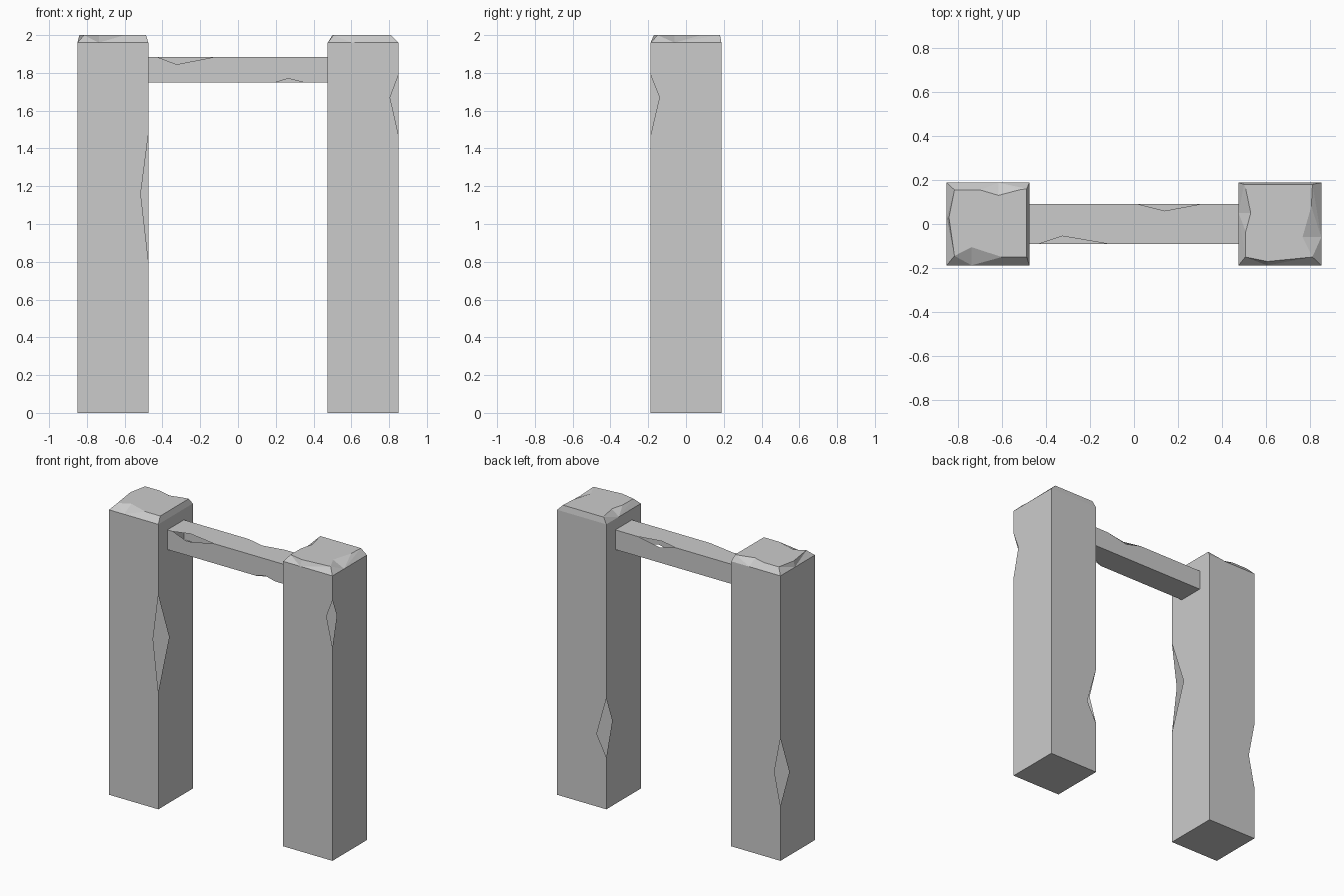
import bpy, bmesh
from mathutils import Vector

if "Cube" in bpy.data.objects:
    bpy.data.objects.remove(bpy.data.objects["Cube"])


def chipped_prism(name, corners, lo, hi, chips, place, cap=None, cap_height=0.0):
    """Four-sided bar with notches knocked out of its long edges.
    chips: corner -> (start, end, apex_prev, depth_prev, apex_next, depth_next)
    cap: per side, the top outline points of a worn chamfer (last point = next side's first)."""
    bm = bmesh.new()
    pts = [Vector(c) for c in corners]

    def face(coords):
        bm.faces.new([bm.verts.new(place(p[0], p[1], t)) for p, t in coords])

    def edge_run(i, toward, which):
        # points along a long edge as seen from one of its two sides
        p, run = pts[i], [(pts[i], lo)]
        if i in chips:
            c = chips[i]
            apex = p + (pts[toward] - p).normalized() * c[3 + 2 * which]
            run += [(p, c[0]), (apex, c[2 + 2 * which]), (p, c[1])]
        return run + [(p, hi)]

    outline = []
    for i in range(4):
        j = (i + 1) % 4
        ridge = []
        if cap:
            chain = [Vector(p) for p in cap[i] + [cap[j][0]]]
            outline += chain[:-1]
            if len(chain) == 2:
                face([(pts[i], hi), (pts[j], hi), (chain[1], cap_height), (chain[0], cap_height)])
            else:
                # fan the chamfer from the point beneath its dent
                along = (pts[j] - pts[i]).normalized()
                m = pts[i] + along * (chain[(len(chain) - 1) // 2] - pts[i]).dot(along)
                ridge = [(m, hi)]
                rim = [(pts[j], hi)] + [(p, cap_height) for p in reversed(chain)] + [(pts[i], hi)]
                for a, b in zip(rim, rim[1:]):
                    face([(m, hi), a, b])
        face(edge_run(j, i, 0) + ridge + edge_run(i, j, 1)[::-1])

    face([(p, lo) for p in reversed(pts)])
    face([(p, cap_height) for p in outline] if cap else [(p, hi) for p in pts])

    bmesh.ops.remove_doubles(bm, verts=bm.verts, dist=0.0005)
    bmesh.ops.recalc_face_normals(bm, faces=bm.faces)
    mesh = bpy.data.meshes.new(name)
    bm.to_mesh(mesh)
    bm.free()
    ob = bpy.data.objects.new(name, mesh)
    bpy.context.collection.objects.link(ob)
    return ob


def post(name, x0, x1, chips, cap):
    h = 0.1875
    corners = [(x0, -h), (x1, -h), (x1, h), (x0, h)]
    chipped_prism(name, corners, 0, 1.96, chips, lambda x, y, z: (x, y, z), cap, 2.0)


# Stone posts; cap sides run front, right, back, left
post("left_post", -0.85, -0.475,
     {1: (0.81, 1.47, 1.16, 0.04, 1.14, 0.117),
      3: (0.38, 0.84, 0.60, 0.046, 0.575, 0.096)},
     [[(-0.815, -0.145), (-0.737, -0.105), (-0.6, -0.15)],
      [(-0.487, -0.15)],
      [(-0.487, 0.16), (-0.52, 0.155), (-0.615, 0.13), (-0.7, 0.155)],
      [(-0.815, 0.155), (-0.84, 0.03)]])

post("right_post", 0.475, 0.85,
     {1: (1.47, 1.79, 1.67, 0.045, 1.67, 0.047),
      3: (0.36, 0.76, 0.50, 0.073, 0.585, 0.064)},
     [[(0.505, -0.15), (0.605, -0.17)],
      [(0.81, -0.15), (0.765, -0.06), (0.805, 0.08)],
      [(0.81, 0.18)],
      [(0.50, 0.18), (0.507, 0.16), (0.53, 0.05), (0.507, -0.035)]])

# Crossbar between the posts
chipped_prism("crossbar",
              [(-0.09, 1.75), (0.09, 1.75), (0.09, 1.885), (-0.09, 1.885)],
              -0.48, 0.48,
              {0: (0.20, 0.345, 0.265, 0.02, 0.265, 0.03),
               2: (0.02, 0.30, 0.14, 0.03, 0.14, 0.03),
               3: (-0.43, -0.12, -0.325, 0.035, -0.325, 0.04)},
              lambda y, z, x: (x, y, z))
